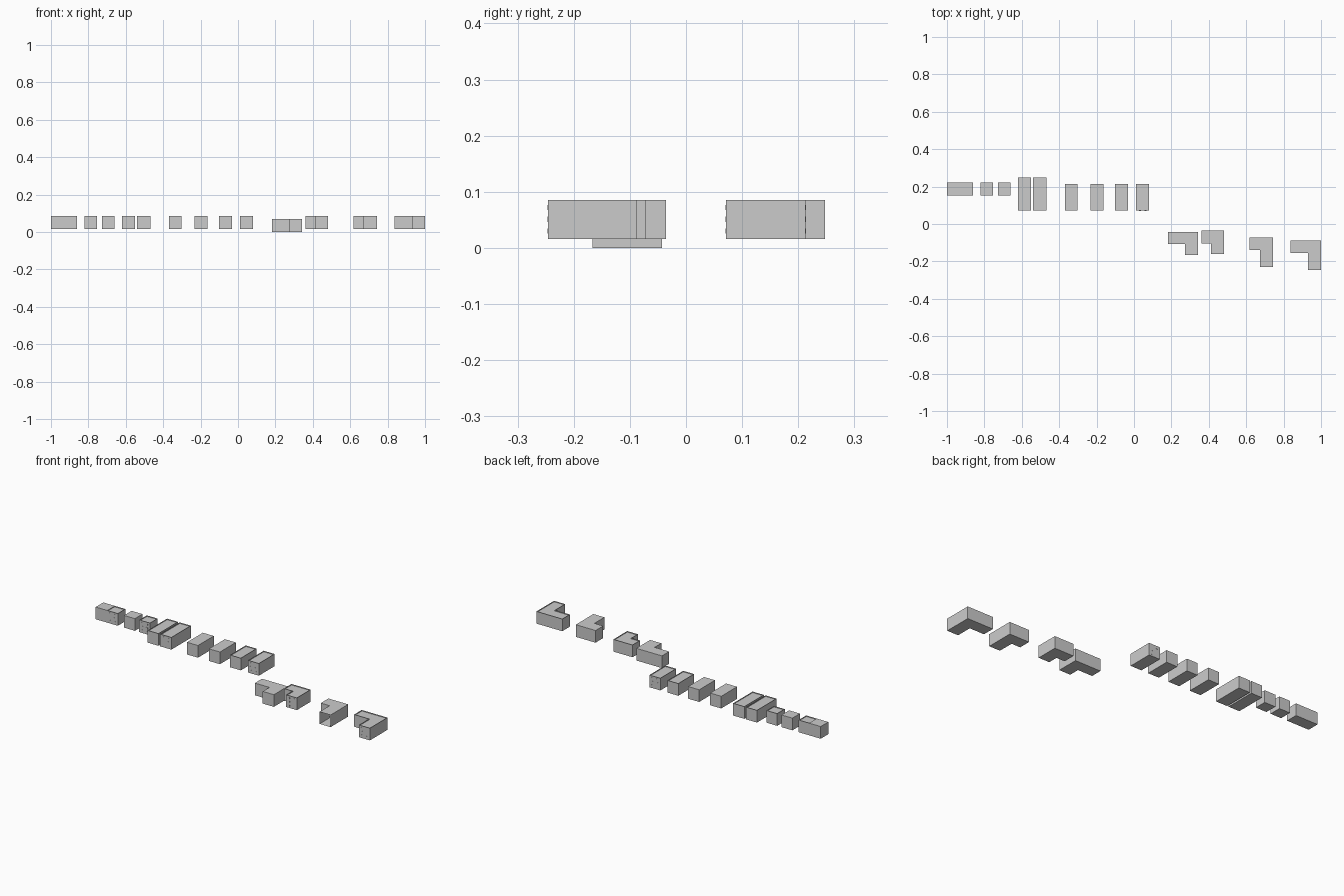
import bpy, bmesh

if "Cube" in bpy.data.objects:
    bpy.data.objects.remove(bpy.data.objects["Cube"])

H = 0.069  # common building height


def rect(x0, x1, y0, y1):
    return [(x0, y0), (x1, y0), (x1, y1), (x0, y1)]


def ell(x0, xl, x1, y0, ym, y1):
    return [(x0, ym), (xl, ym), (xl, y0), (x1, y0), (x1, y1), (x0, y1)]


def finish(bm, name):
    mesh = bpy.data.meshes.new(name)
    bm.to_mesh(mesh)
    bm.free()
    obj = bpy.data.objects.new(name, mesh)
    bpy.context.collection.objects.link(obj)
    return obj


def building(name, outline, z=0.016, parapet=False, open_front=False):
    """Extruded footprint, optionally with a sunken roof or missing front wall."""
    bm = bmesh.new()
    base = bm.faces.new([bm.verts.new((x, y, z)) for x, y in outline])
    ext = bmesh.ops.extrude_face_region(bm, geom=[base], use_keep_orig=True)["geom"]
    bmesh.ops.translate(bm, vec=(0, 0, H),
                        verts=[v for v in ext if isinstance(v, bmesh.types.BMVert)])
    bmesh.ops.recalc_face_normals(bm, faces=bm.faces)
    if parapet:
        roof = [f for f in bm.faces if f.normal.z > 0.9]
        bmesh.ops.inset_region(bm, faces=roof, thickness=0.004)
        # push the roof deck down behind the rim
        res = bmesh.ops.extrude_face_region(bm, geom=roof)["geom"]
        bmesh.ops.translate(bm, vec=(0, 0, -0.004),
                            verts=[v for v in res if isinstance(v, bmesh.types.BMVert)])
        bmesh.ops.delete(bm, geom=[f for f in roof if f.is_valid], context='FACES')
    if open_front:
        front = min(bm.faces, key=lambda f: f.calc_center_median().y)
        bmesh.ops.delete(bm, geom=[front], context='FACES_ONLY')
    finish(bm, name)


def windows(name, x0, x1, y, z=0.016, columns=(0.28, 0.72)):
    """Small raised window panels, three floors, on a wall facing along y."""
    bm = bmesh.new()
    for floor in range(3):
        for c in columns:
            res = bmesh.ops.create_cube(bm, size=1)
            bmesh.ops.scale(bm, vec=(0.010, 0.002, 0.009), verts=res["verts"])
            bmesh.ops.translate(bm, verts=res["verts"],
                                vec=(x0 + c * (x1 - x0), y, z + 0.014 + 0.021 * floor))
    finish(bm, name)


# small blocks: x0, x1, y0, y1, parapet, windows
blocks = [
    (-1.0, -0.93, 0.153, 0.221, False, False),
    (-0.93, -0.861, 0.153, 0.221, True, True),
    (-0.822, -0.754, 0.153, 0.221, False, False),
    (-0.727, -0.659, 0.153, 0.221, True, True),
    (-0.619, -0.55, 0.073, 0.248, True, False),
    (-0.54, -0.469, 0.073, 0.248, True, True),
    (-0.37, -0.301, 0.071, 0.213, False, False),
    (-0.232, -0.163, 0.071, 0.213, False, False),
    (-0.101, -0.032, 0.071, 0.213, True, False),
    (0.012, 0.081, 0.071, 0.213, True, True),
]
for i, (x0, x1, y0, y1, rim, win) in enumerate(blocks, 1):
    building(f"block_{i}", rect(x0, x1, y0, y1), parapet=rim)
    if win:
        windows(f"block_{i}_windows", x0, x1, y0)
windows("block_10_back_windows", 0.012, 0.081, 0.213)

# L-shaped corner buildings
building("corner_block_1", ell(0.181, 0.272, 0.342, -0.167, -0.107, -0.043), z=0.0)
building("corner_block_2", ell(0.361, 0.413, 0.481, -0.16, -0.104, -0.036), parapet=True)
building("corner_block_3", ell(0.618, 0.673, 0.742, -0.23, -0.14, -0.072), open_front=True)
building("corner_block_4", ell(0.838, 0.93, 1.0, -0.246, -0.156, -0.088), parapet=True)
windows("corner_block_2_windows", 0.413, 0.481, -0.16)
windows("corner_block_4_windows", 0.93, 1.0, -0.246)
